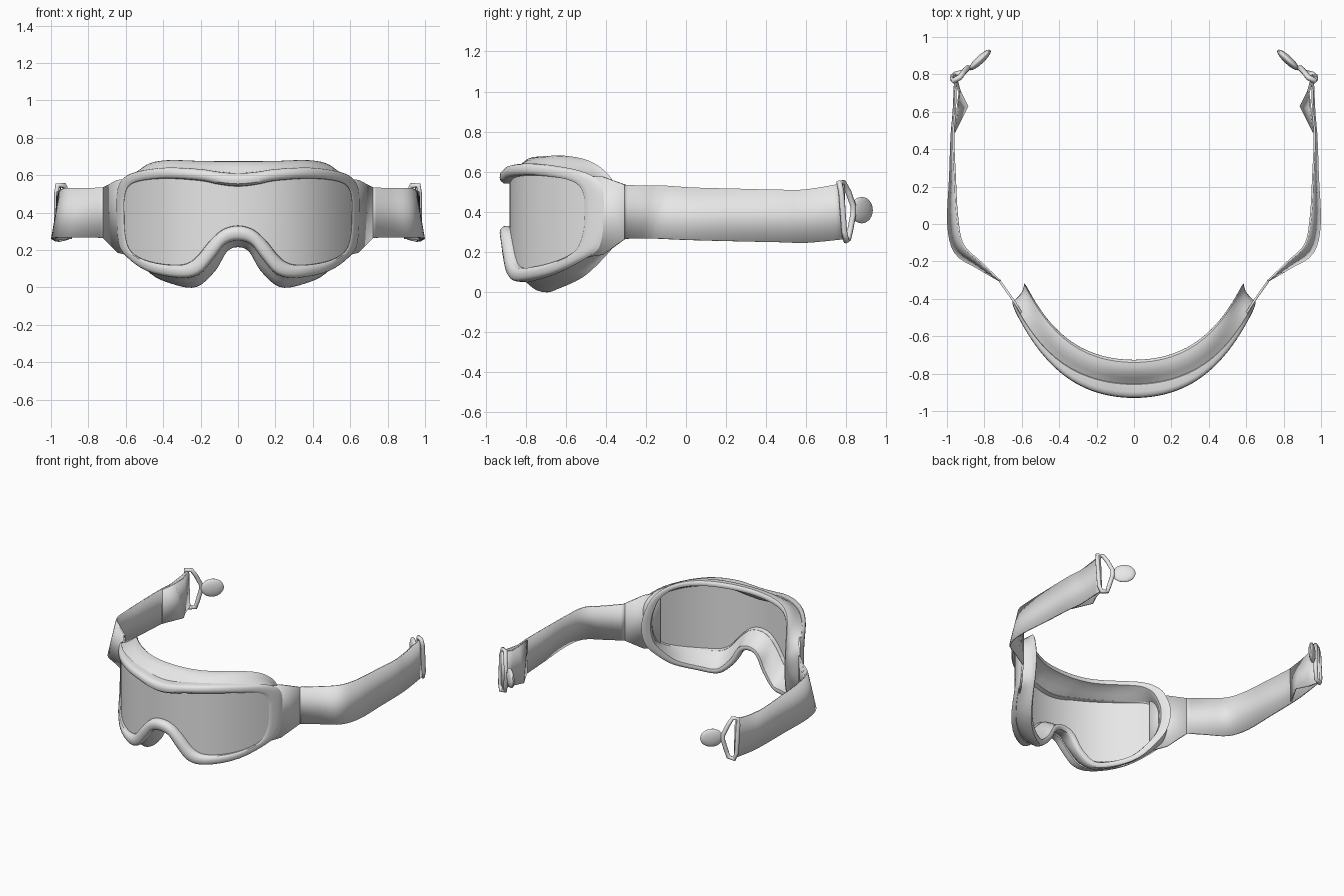
import bpy, bmesh, math
from mathutils import Vector, Matrix

if "Cube" in bpy.data.objects:
    bpy.data.objects.remove(bpy.data.objects["Cube"])

grey = bpy.data.materials.new("light grey")
grey.diffuse_color = (0.8, 0.8, 0.8, 1)
grey.use_nodes = True
grey.node_tree.nodes["Principled BSDF"].inputs["Base Color"].default_value = grey.diffuse_color

# Half outlines (x, z) from the top centre round to the nose
LENS = [(0, .54), (.1, .55), (.2, .57), (.38, .582), (.52, .57), (.585, .54), (.606, .48), (.608, .4),
        (.602, .28), (.57, .19), (.47, .138), (.32, .12), (.235, .15), (.15, .25), (.08, .31), (0, .33)]
FRAME = [(0, .61), (.1, .617), (.2, .632), (.38, .64), (.53, .62), (.61, .585), (.645, .52), (.65, .41),
         (.642, .26), (.61, .18), (.49, .09), (.32, .052), (.21, .07), (.13, .155), (.07, .23), (0, .25)]
FOAM = [(0, .675), (.1, .675), (.2, .676), (.38, .68), (.49, .655), (.55, .59), (.577, .5), (.588, .41),
        (.583, .3), (.555, .2), (.47, .075), (.34, .015), (.22, .003), (.12, .09), (.06, .19), (0, .215)]


def front(x):
    return -.93 + .65 * x**2 + 1.1 * x**4


def back(x):
    return -.73 + .7 * x**2 + 1.5 * x**4


def rim(x, dy):
    """Front surface plus an offset that shrinks where the surface turns sideways."""
    slope = 1.3 * x + 4.4 * x**3
    return front(x) + .04 + (dy - .04) / math.sqrt(1 + slope * slope)


def mix(a, b, t):
    return [Vector(p).lerp(Vector(q), t) for p, q in zip(a, b)]


def spline(pts, first, last, n=4):
    """Catmull-Rom through pts, with extra guide points at both ends."""
    p = [Vector(first)] + [Vector(q) for q in pts] + [Vector(last)]
    out = []
    for i in range(1, len(p) - 2):
        a, b, c, d = p[i - 1:i + 3]
        for k in range(n):
            t = k / n
            out.append(.5 * (2 * b + (c - a) * t + (2 * a - 5 * b + 4 * c - d) * t**2
                             + (3 * b - a - 3 * c + d) * t**3))
    return out + [p[-2]]


def loop(half, inset=0):
    """Full closed outline, optionally moved inward."""
    h = spline(half, (-half[1][0], half[1][1]), (-half[-2][0], half[-2][1]))
    full = h + [Vector((-p.x, p.y)) for p in h[-2:0:-1]]
    if not inset:
        return full
    out = []
    for i, p in enumerate(full):
        t = (full[(i + 1) % len(full)] - full[i - 1]).normalized()
        out.append(p + Vector((t.y, -t.x)) * inset)
    return out


def mesh_object(name, verts, faces, angle=40, fix=True):
    me = bpy.data.meshes.new(name)
    me.from_pydata([tuple(v) for v in verts], [], faces)
    if fix:
        bm = bmesh.new()
        bm.from_mesh(me)
        bmesh.ops.recalc_face_normals(bm, faces=bm.faces)
        bm.to_mesh(me)
        bm.free()
    ob = bpy.data.objects.new(name, me)
    bpy.context.collection.objects.link(ob)
    me.materials.append(grey)
    bpy.ops.object.select_all(action='DESELECT')
    ob.select_set(True)
    bpy.context.view_layer.objects.active = ob
    bpy.ops.object.shade_smooth_by_angle(angle=math.radians(angle))
    return ob


def ring(name, loops):
    """Closed tube through a list of 3D loops."""
    n, m = len(loops[0]), len(loops)
    faces = []
    for j in range(m):
        k = (j + 1) % m
        faces += [(j * n + i, j * n + (i + 1) % n, k * n + (i + 1) % n, k * n + i) for i in range(n)]
    return mesh_object(name, [v for lp in loops for v in lp], faces)


def lf(t, dy):
    return [Vector((p.x, rim(p.x, dy), p.y)) for p in loop(mix(LENS, FRAME, t))]


def at_back(inset, dy):
    return [Vector((p.x, back(p.x) + dy, p.y)) for p in loop(FOAM, inset)]


def between(a, b, flare, depth):
    """Loop between two loops, with separate outline and depth fractions."""
    return [Vector((p.x + (q.x - p.x) * flare, p.y + (q.y - p.y) * depth, p.z + (q.z - p.z) * flare))
            for p, q in zip(a, b)]


# Rounded front frame
ring("frame", [lf(0, .045), lf(.03, .02), lf(.2, .004), lf(.45, 0), lf(.75, .003), lf(.93, .015),
               lf(1, .032), lf(1.02, .072), lf(.85, .08), lf(.12, .075)])

# Face cushion flaring backward to a lip
root, lip = lf(.88, .068), at_back(0, -.01)
inner_root, inner_lip = lf(.1, .07), at_back(.035, 0)
ring("face_cushion", [root, between(root, lip, .12, .1), between(root, lip, .5, .32),
                      between(root, lip, .85, .58), between(root, lip, .98, .82), lip, at_back(.008, 0),
                      at_back(.022, .004), inner_lip, between(inner_root, inner_lip, .85, .7),
                      between(inner_root, inner_lip, .4, .35), inner_root])

# Curved lens sheet, built in columns between upper and lower edge, tucked under the rim
edge = [Vector((p.x * 1.02, p.y)) for p in spline(LENS, (-.1, .55), (-.08, .31), 6)]
side = max(range(len(edge)), key=lambda i: edge[i].x)


def height(pts, x):
    for a, b in zip(pts, pts[1:]):
        if a.x <= x <= b.x and b.x > a.x:
            return a.y + (b.y - a.y) * (x - a.x) / (b.x - a.x)
    return pts[-1].y


cols = 48
verts = []
for i in range(cols + 1):
    x = edge[side].x * math.sin(math.pi * (i / cols - .5))
    top, low = height(edge[:side + 1], abs(x)), height(edge[:side - 1:-1], abs(x))
    verts += [(x, rim(x, .048), low - .01), (x, rim(x, .048), top + .01)]
mesh_object("lens", verts, [(2 * i, 2 * i + 2, 2 * i + 3, 2 * i + 1) for i in range(cols)], fix=False)


def band(name, stations, sx, thick, smooth=True):
    """Strip between an upper and a lower edge path."""
    if smooth:
        stations = spline(stations, stations[0], stations[-1], 4)
    verts = []
    for s in stations:
        verts += [(sx * s[0], s[1], s[2]), (sx * s[3], s[4], s[5])]
    faces = [(2 * i, 2 * i + 1, 2 * i + 3, 2 * i + 2) for i in range(len(stations) - 1)]
    ob = mesh_object(name, verts, faces)
    mod = ob.modifiers.new("thickness", 'SOLIDIFY')
    mod.thickness, mod.offset = thick, 0


def tube(name, pts, sx, radius, cyclic):
    cu = bpy.data.curves.new(name, 'CURVE')
    cu.dimensions, cu.bevel_depth, cu.bevel_resolution = '3D', radius, 2
    sp = cu.splines.new('POLY')
    sp.points.add(len(pts) - 1)
    for q, p in zip(sp.points, pts):
        q.co = (sx * p[0], p[1], p[2], 1)
    sp.use_cyclic_u, sp.use_smooth = cyclic, True
    cu.materials.append(grey)
    bpy.context.collection.objects.link(bpy.data.objects.new(name, cu))


for sx, tag in ((-1, "left"), (1, "right")):
    # Tapered plate joining frame and strap
    band(tag + "_strap_mount", [(.575, -.52, .58, .575, -.52, .17), (.64, -.415, .575, .64, -.415, .185),
                                (.718, -.305, .535, .718, -.305, .265)], sx, .012, False)
    # Head strap
    band(tag + "_strap", [(.715, -.305, .535, .715, -.305, .265), (.82, -.205, .53, .835, -.235, .267),
                          (.915, -.11, .53, .955, -.155, .267), (.945, .04, .52, .994, 0, .26),
                          (.957, .25, .515, .984, .25, .253), (.966, .47, .51, .976, .47, .248),
                          (.957, .6, .512, .965, .6, .245), (.952, .77, .54, .957, .78, .262)], sx, .01)
    # Folded loose end inside the strap
    band(tag + "_strap_fold", [(.96, .49, .505, .965, .49, .252), (.945, .61, .505, .89, .63, .26),
                               (.935, .7, .515, .93, .71, .26), (.958, .79, .535, .955, .8, .262)],
         sx, .008, False)
    # Triangular clip loop
    tube(tag + "_clip_loop", [(.965, .765, .545), (.93, .785, .545), (.912, .81, .5), (.888, .835, .43),
                              (.888, .835, .39), (.905, .82, .31), (.915, .81, .265), (.955, .8, .255),
                              (.968, .79, .3), (.97, .775, .5)], sx, .015, True)
    # Flattened clip knob
    bm = bmesh.new()
    bmesh.ops.create_uvsphere(bm, u_segments=20, v_segments=12, radius=1)
    turn = Matrix.Rotation(math.atan2(.68, -.73 * sx), 4, 'Z')
    bm.transform(Matrix.Translation((sx * .824, .877, .408)) @ turn @ Matrix.Diagonal((.078, .022, .066, 1)))
    vs = [v.co.copy() for v in bm.verts]
    fs = [[v.index for v in f.verts] for f in bm.faces]
    bm.free()
    mesh_object(tag + "_clip_knob", vs, fs)
